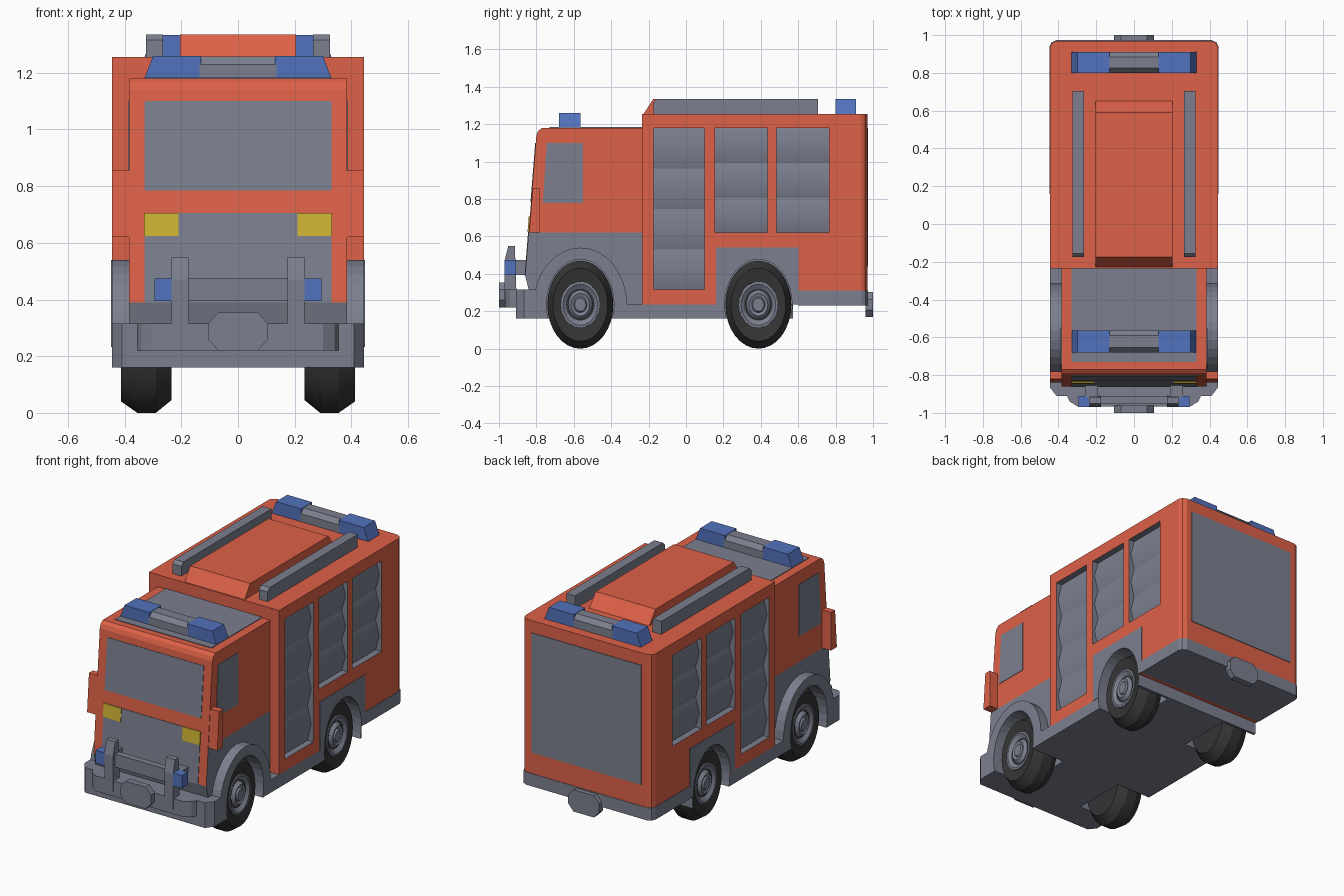
import bpy, bmesh, math

if "Cube" in bpy.data.objects:
    bpy.data.objects.remove(bpy.data.objects["Cube"])

def material(name, rgb):
    m = bpy.data.materials.new(name)
    m.diffuse_color = (*rgb, 1)
    m.use_nodes = True
    m.node_tree.nodes["Principled BSDF"].inputs["Base Color"].default_value = m.diffuse_color
    return m

RED = material("red paint", (0.73, 0.12, 0.065))
GREY = material("grey metal", (0.20, 0.215, 0.275))
BLUE = material("blue light", (0.085, 0.17, 0.51))
YELLOW = material("yellow headlight", (0.62, 0.45, 0.035))
BLACK = material("black rubber", (0.035, 0.035, 0.037))

def finish(name, bm, *mats):
    bmesh.ops.recalc_face_normals(bm, faces=bm.faces)
    me = bpy.data.meshes.new(name)
    bm.to_mesh(me)
    bm.free()
    ob = bpy.data.objects.new(name, me)
    bpy.context.collection.objects.link(ob)
    for m in mats:
        me.materials.append(m)
    return ob

def prism(name, pts, axis, a, b, mat):
    """Extrude a 2D outline along an axis from a to b."""
    place = {'x': lambda p, t: (t, p[0], p[1]),
             'y': lambda p, t: (p[0], t, p[1]),
             'z': lambda p, t: (p[0], p[1], t)}[axis]
    bm = bmesh.new()
    lo = [bm.verts.new(place(p, a)) for p in pts]
    hi = [bm.verts.new(place(p, b)) for p in pts]
    bm.faces.new(lo)
    bm.faces.new(hi)
    n = len(pts)
    for i in range(n):
        j = (i + 1) % n
        bm.faces.new((lo[i], lo[j], hi[j], hi[i]))
    return finish(name, bm, mat)

def box(name, x0, x1, y0, y1, z0, z1, mat):
    return prism(name, [(x0, y0), (x1, y0), (x1, y1), (x0, y1)], 'z', z0, z1, mat)

def smooth(ob, angle):
    bpy.ops.object.select_all(action='DESELECT')
    ob.select_set(True)
    bpy.context.view_layer.objects.active = ob
    bpy.ops.object.shade_smooth_by_angle(angle=math.radians(angle))

def cut(ob, cutters):
    bpy.context.view_layer.objects.active = ob
    for c in cutters:
        mod = ob.modifiers.new("cut", 'BOOLEAN')
        mod.operation, mod.solver, mod.object = 'DIFFERENCE', 'EXACT', c
        mod.material_mode = 'TRANSFER'
        bpy.ops.object.modifier_apply(modifier=mod.name)

def ellipse(cy, cz, ry, rz, n, a0=0, a1=2 * math.pi, closed=True):
    k = n if closed else n - 1
    return [(cy + ry * math.cos(a0 + (a1 - a0) * i / k),
             cz + rz * math.sin(a0 + (a1 - a0) * i / k)) for i in range(n)]

def lathe(name, prof, cy, cz, sy, s, mat, n=32):
    """Revolve (radius, x) points about the wheel axle; sy squashes y."""
    bm = bmesh.new()
    rings = []
    for r, x in prof:
        if r == 0:
            rings.append([bm.verts.new((s * x, cy, cz))] * n)
        else:
            rings.append([bm.verts.new((s * x, y, z))
                          for y, z in ellipse(cy, cz, r * sy, r, n)])
    for A, B in zip(rings, rings[1:]):
        for i in range(n):
            j = (i + 1) % n
            bm.faces.new(list(dict.fromkeys((A[i], A[j], B[j], B[i]))))
    ob = finish(name, bm, mat)
    smooth(ob, 28)

WHEELS = (("front", -0.565), ("rear", 0.387))
SIDES = (("right", 1), ("left", -1))
SHUTTERS = ((-0.175, 0.10, 0.315, 4), (0.155, 0.435, 0.62, 3), (0.485, 0.765, 0.62, 3))

# Helpers that cut the wheel wells and shutter recesses
wells, recesses = [], []
for _, s in SIDES:
    for _, cy in WHEELS:
        wells.append(prism("well_cutter", ellipse(cy, 0.235, 0.18, 0.243, 32),
                           'x', 0.21 * s, 0.6 * s, GREY))
    for y0, y1, z0, _ in SHUTTERS:
        recesses.append(box("recess_cutter", 0.395 * s, 0.6 * s, y0, y1, z0, 1.18, GREY))

# Rear body
plan = [(-0.445, -0.235), (0.445, -0.235), (0.445, 0.935), (0.435, 0.957), (0.41, 0.97),
        (-0.41, 0.97), (-0.435, 0.957), (-0.445, 0.935)]
body = prism("rear_body", plan, 'z', 0.235, 1.255, RED)
cut(body, wells + recesses)

# Grey skirt, rear door, chassis
skirt = [(math.copysign(abs(x) + 0.003, x), 0.6 if y < 0 else y + 0.003) for x, y in plan]
prism("rear_skirt", skirt, 'z', 0.232, 0.31, GREY)
box("rear_door", -0.375, 0.375, 0.965, 0.974, 0.44, 1.18, GREY)
chassis = box("chassis", -0.445, 0.445, -0.84, 0.572, 0.16, 0.24, GREY)
cut(chassis, wells)

# Cab, grey below the waistline on its sides
cab = prism("cab", [(-0.235, 0.235), (-0.83, 0.235), (-0.84, 0.31), (-0.86, 0.39), (-0.80, 1.14),
                    (-0.79, 1.165), (-0.77, 1.18), (-0.235, 1.18)], 'x', -0.385, 0.385, RED)
cut(cab, wells)
if GREY.name not in [m.name for m in cab.data.materials if m]:
    cab.data.materials.append(GREY)
grey_slot = [m.name for m in cab.data.materials].index(GREY.name)
bm = bmesh.new()
bm.from_mesh(cab.data)
bmesh.ops.bisect_plane(bm, geom=bm.verts[:] + bm.edges[:] + bm.faces[:],
                       plane_co=(0, 0, 0.62), plane_no=(0, 0, 1))
for f in bm.faces:
    c = f.calc_center_median()
    if (abs(f.normal.x) > 0.7 and c.z < 0.62) or c.z < 0.39:
        f.material_index = grey_slot
bm.to_mesh(cab.data)
bm.free()

# Plates on the sloping cab front
def front_plate(name, x0, x1, z0, z1, out, mat):
    y = lambda z: -0.86 + (z - 0.39) * 0.08
    prism(name, [(y(z0) - out, z0), (y(z1) - out, z1), (y(z1) + 0.004, z1),
                 (y(z0) + 0.004, z0)], 'x', x0, x1, mat)

front_plate("windscreen", -0.33, 0.33, 0.785, 1.10, 0.003, GREY)
front_plate("grille", -0.33, 0.33, 0.39, 0.705, 0.003, GREY)
box("cab_roof_panel", -0.33, 0.33, -0.73, -0.235, 1.175, 1.184, GREY)

# Front bumper
prism("bumper", [(-0.445, -0.78), (-0.445, -0.865), (-0.41, -0.91), (0.41, -0.91),
                 (0.445, -0.865), (0.445, -0.78)], 'z', 0.16, 0.315, GREY)
prism("bumper_step", [(-0.36, -0.90), (-0.34, -0.94), (-0.30, -0.965), (0.30, -0.965),
                      (0.34, -0.94), (0.36, -0.90)], 'z', 0.22, 0.315, GREY)
box("guard_bar", -0.24, 0.24, -0.95, -0.91, 0.395, 0.475, GREY)

# Coupling plates front and back
for name, z0, ya, yb in (("front_coupling", 0.22, -1.0, -0.96), ("rear_coupling", 0.168, 0.96, 1.0)):
    z1, c = z0 + 0.135, 0.04
    prism(name, [(-0.105, z0 + c), (-0.07, z0), (0.07, z0), (0.105, z0 + c), (0.105, z1 - c),
                 (0.07, z1), (-0.07, z1), (-0.105, z1 - c)], 'y', ya, yb, GREY)

# Raised roof hatch
prism("roof_hatch", [(-0.23, 1.25), (-0.175, 1.335), (0.59, 1.335), (0.655, 1.25)],
      'x', -0.205, 0.205, RED)

# Light bars with grey centres
BARS = (("front", -0.68, -0.565, 1.18), ("rear", 0.80, 0.91, 1.255))
for name, y0, y1, z in BARS:
    t = z + 0.077
    prism(name + "_light_bar_centre", [(y0, z), (y0, z + 0.05), (y0 + 0.025, t), (y1 - 0.025, t),
                                       (y1, z + 0.05), (y1, z)], 'x', -0.135, 0.135, GREY)

for side, s in SIDES:
    for name, y0, y1, z in BARS:
        t = z + 0.079
        prism(f"{name}_light_{side}", [(0.13 * s, z), (0.33 * s, z), (0.30 * s, t), (0.13 * s, t)],
              'y', y0, y1, BLUE)
    # Roof rails
    prism("roof_rail_" + side, [(-0.175, 1.25), (-0.175, 1.315), (-0.155, 1.335), (0.705, 1.335),
                                (0.705, 1.25)], 'x', 0.265 * s, 0.325 * s, GREY)
    # Headlights, side windows, mirrors
    a, b = sorted((0.21 * s, 0.331 * s))
    front_plate("headlight_" + side, a, b, 0.625, 0.706, 0.006, YELLOW)
    prism("side_window_" + side, [(-0.765, 0.78), (-0.55, 0.78), (-0.55, 1.10), (-0.745, 1.10)],
          'x', 0.38 * s, 0.388 * s, GREY)
    prism("mirror_" + side, [(-0.838, 0.62), (-0.78, 0.62), (-0.78, 0.855), (-0.82, 0.855)],
          'x', 0.38 * s, 0.445 * s, RED)
    # Bull bar posts, brackets and blue lamps
    prism("guard_post_" + side, [(-0.97, 0.25), (-0.905, 0.25), (-0.915, 0.55), (-0.95, 0.55),
                                 (-0.97, 0.47)], 'x', 0.175 * s, 0.235 * s, GREY)
    box("guard_bracket_" + side, 0.19 * s, 0.26 * s, -0.915, -0.84, 0.395, 0.475, GREY)
    box("guard_lamp_" + side, 0.235 * s, 0.295 * s, -0.97, -0.91, 0.395, 0.475, BLUE)
    # Front wheel arch
    arch = (ellipse(-0.565, 0.235, 0.25, 0.305, 17, 0, math.pi, False)
            + ellipse(-0.565, 0.235, 0.18, 0.243, 17, math.pi, 0, False))
    prism("front_fender_" + side, arch, 'x', 0.37 * s, 0.445 * s, GREY)
    # Grey panel around the rear wheel
    panel = box("rear_arch_panel_" + side, 0.44 * s, 0.448 * s, 0.16, 0.602, 0.235, 0.54, GREY)
    cut(panel, wells)
    # Roller shutters made of bowed slats
    for k, (y0, y1, z0, n) in enumerate(SHUTTERS):
        h = (1.18 - z0) / n
        for i in range(n):
            z = z0 + i * h
            slat = prism(f"shutter_{k + 1}_slat_{i + 1}_{side}",
                         [(0.39 * s, z), (0.405 * s, z), (0.431 * s, z + h / 2),
                          (0.405 * s, z + h), (0.39 * s, z + h)], 'y', y0, y1, GREY)
            smooth(slat, 45)
    # Wheels
    for name, cy in WHEELS:
        lathe(f"{name}_tyre_{side}", [(0, 0.235), (0.19, 0.235), (0.235, 0.29), (0.235, 0.355),
                                      (0.195, 0.412), (0.115, 0.40), (0, 0.375)],
              cy, 0.235, 0.75, s, BLACK)
        lathe(f"{name}_rim_{side}", [(0.125, 0.38), (0.123, 0.408), (0.11, 0.41), (0.08, 0.39),
                                     (0.072, 0.40), (0.06, 0.412), (0.042, 0.405), (0.035, 0.415),
                                     (0, 0.415)], cy, 0.235, 0.84, s, GREY, 24)

for c in wells + recesses:
    bpy.data.objects.remove(c)
